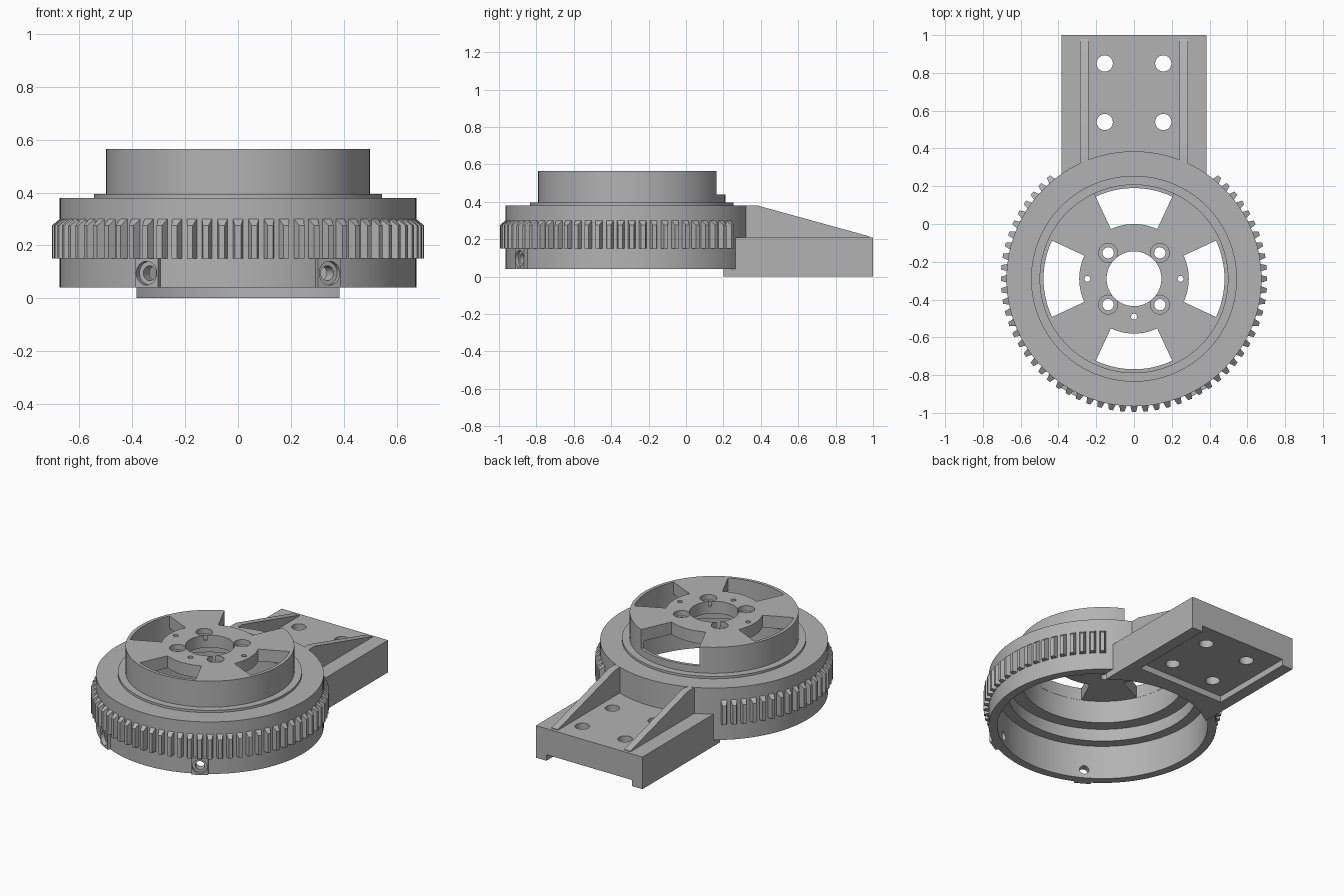
import bpy, bmesh, math
from mathutils import Matrix, Vector

cube = bpy.data.objects.get("Cube")
if cube:
    bpy.data.objects.remove(cube)

CY = -0.29      # turntable axis in y
SEG = 120
grey = bpy.data.materials.new("light_grey")
grey.use_nodes = True
grey.diffuse_color = (0.45, 0.45, 0.45, 1)
grey.node_tree.nodes["Principled BSDF"].inputs["Base Color"].default_value = grey.diffuse_color


def make(name, bm):
    bmesh.ops.recalc_face_normals(bm, faces=bm.faces)
    mesh = bpy.data.meshes.new(name)
    bm.to_mesh(mesh)
    bm.free()
    mesh.materials.append(grey)
    obj = bpy.data.objects.new(name, mesh)
    bpy.context.collection.objects.link(obj)
    return obj


def add_prism(bm, points, offset):
    """Extrude a closed 3D outline along an offset."""
    face = bm.faces.new([bm.verts.new(p) for p in points])
    out = bmesh.ops.extrude_face_region(bm, geom=[face])
    verts = [v for v in out["geom"] if isinstance(v, bmesh.types.BMVert)]
    bmesh.ops.translate(bm, verts=verts, vec=offset)


def prism(name, points, offset):
    bm = bmesh.new()
    add_prism(bm, points, offset)
    return make(name, bm)


def box(name, x0, x1, y0, y1, z0, z1):
    return prism(name, [(x0, y0, z0), (x1, y0, z0), (x1, y1, z0), (x0, y1, z0)], (0, 0, z1 - z0))


def cylinder(name, x, y, r, z0, z1, seg=32):
    pts = [(x + r * math.cos(i * math.tau / seg), y + r * math.sin(i * math.tau / seg), z0)
           for i in range(seg)]
    return prism(name, pts, (0, 0, z1 - z0))


def revolve(name, profile):
    bm = bmesh.new()
    rings = []
    for i in range(SEG):
        a = i * math.tau / SEG
        rings.append([bm.verts.new((r * math.cos(a), CY + r * math.sin(a), z)) for r, z in profile])
    n = len(profile)
    for i in range(SEG):
        a, b = rings[i], rings[(i + 1) % SEG]
        for j in range(n):
            bm.faces.new((a[j], b[j], b[(j + 1) % n], a[(j + 1) % n]))
    return make(name, bm)


def sector(angle, r0, r1, z0, z1):
    """Window cutter: annular sector 50 degrees wide."""
    half, steps = math.radians(25), 16
    pts = []
    for r, sign in ((r0, 1), (r1, -1)):
        for i in range(steps + 1):
            a = angle + sign * half * (2 * i / steps - 1)
            pts.append((r * math.cos(a), CY + r * math.sin(a), z0))
    return prism("window_cutter", pts, (0, 0, z1 - z0))


def cut(obj, cutters):
    bpy.context.view_layer.objects.active = obj
    for c in cutters:
        mod = obj.modifiers.new("cut", "BOOLEAN")
        mod.operation, mod.solver, mod.object = "DIFFERENCE", "EXACT", c
        bpy.ops.object.modifier_apply(modifier=mod.name)
    for c in cutters:
        bpy.data.objects.remove(c)


def radial(obj, degrees):
    """Swing an object built along +x about the turntable axis."""
    obj.data.transform(Matrix.Translation((0, CY, 0)) @ Matrix.Rotation(math.radians(degrees), 4, "Z"))
    return obj


def radial_hole(degrees, r, start, end):
    pts = [(start, r * math.cos(i * math.tau / 24), 0.095 + r * math.sin(i * math.tau / 24))
           for i in range(24)]
    return radial(prism("screw_cutter", pts, (end - start, 0, 0)), degrees)


# Turntable: stepped hollow ring with raised hub and top plate
table = revolve("turntable", [
    (0.623, 0.04), (0.675, 0.04), (0.675, 0.38), (0.545, 0.38), (0.545, 0.395),
    (0.5, 0.395), (0.5, 0.565), (0.145, 0.565), (0.145, 0.485), (0.48, 0.485),
    (0.48, 0.34), (0.56, 0.34), (0.56, 0.26), (0.623, 0.26)])
cutters = [sector(k * math.pi / 2, 0.29, 0.479, 0.42, 0.7) for k in (0, 2, 3)]
cutters.append(sector(math.pi / 2, 0.29, 0.53, 0.44, 0.7))     # back window opens the wall
for sx in (-1, 1):
    for sy in (-1, 1):
        cutters.append(cylinder("bolt_cutter", sx * 0.137, CY + sy * 0.137, 0.03, 0.4, 0.7))
        cutters.append(cylinder("bolt_head_cutter", sx * 0.137, CY + sy * 0.137, 0.05, 0.53, 0.7))
for x, y in ((-0.247, CY), (0.247, CY), (0, CY - 0.2)):
    cutters.append(cylinder("pin_cutter", x, y, 0.016, 0.4, 0.7, 16))
SCREWS = (-60, -120)
cutters += [radial_hole(d, 0.028, 0.58, 0.75) for d in SCREWS]
cut(table, cutters)

# Screw bosses on the front of the lower ring
bosses = []
for side, d in zip(("left", "right"), SCREWS):
    boss = radial(box(side + "_screw_boss", 0.65, 0.693, -0.05, 0.05, 0.041, 0.15), d)
    cut(boss, [radial_hole(d, 0.028, 0.58, 0.75), radial_hole(d, 0.045, 0.668, 0.75)])
    bosses.append(boss)
cut(table, [radial_hole(d, 0.045, 0.668, 0.75) for d in SCREWS])

# Gear teeth with chamfered tops, leaving a gap at the bracket
bm = bmesh.new()
TEETH = 72
for i in range(TEETH):
    a = -math.pi / 2 + i * math.tau / TEETH
    if math.sin(a) > math.cos(math.radians(39)):
        continue
    u = Vector((math.cos(a), math.sin(a), 0))
    t = Vector((-u.y, u.x, 0))
    rows = []
    for r, half, z in ((0.668, 0.021, 0.15), (0.705, 0.011, 0.15),
                       (0.705, 0.011, 0.275), (0.668, 0.021, 0.305)):
        rows.append([bm.verts.new(Vector((0, CY, z)) + u * r + t * half * s) for s in (-1, 1)])
    for j in range(4):
        p, q = rows[j], rows[(j + 1) % 4]
        bm.faces.new((p[0], p[1], q[1], q[0]))
    for s in (0, 1):
        bm.faces.new([row[s] for row in rows])
teeth = make("gear_teeth", bm)

# Mounting bracket: block hollowed underneath, with bolt holes
bracket = box("mounting_bracket", -0.385, 0.385, 0.1, 1, 0, 0.21)
cutters = [cylinder("ring_cutter", 0, CY, 0.624, -0.1, 0.4, SEG),
           box("groove_cutter", -0.31, 0.31, 0.43, 1.1, -0.1, 0.04)]
for x in (-0.155, 0.155):
    for y in (0.54, 0.85):
        cutters.append(cylinder("hole_cutter", x, y, 0.043, -0.1, 0.4))
cut(bracket, cutters)

# Sloping ribs on the bracket
ribs = []
for side, x in (("right", -0.285), ("left", 0.24)):
    ribs.append(prism(side + "_rib", [(x, 0.3, 0.2), (x, 0.3, 0.379), (x, 0.385, 0.379),
                                      (x, 0.98, 0.215), (x, 0.98, 0.2)], (0.045, 0, 0)))

# Smooth the round surfaces, keep edges crisp
bpy.ops.object.select_all(action="DESELECT")
for obj in [table, bracket, teeth] + bosses + ribs:
    obj.select_set(True)
bpy.context.view_layer.objects.active = table
bpy.ops.object.shade_smooth_by_angle(angle=math.radians(20))
